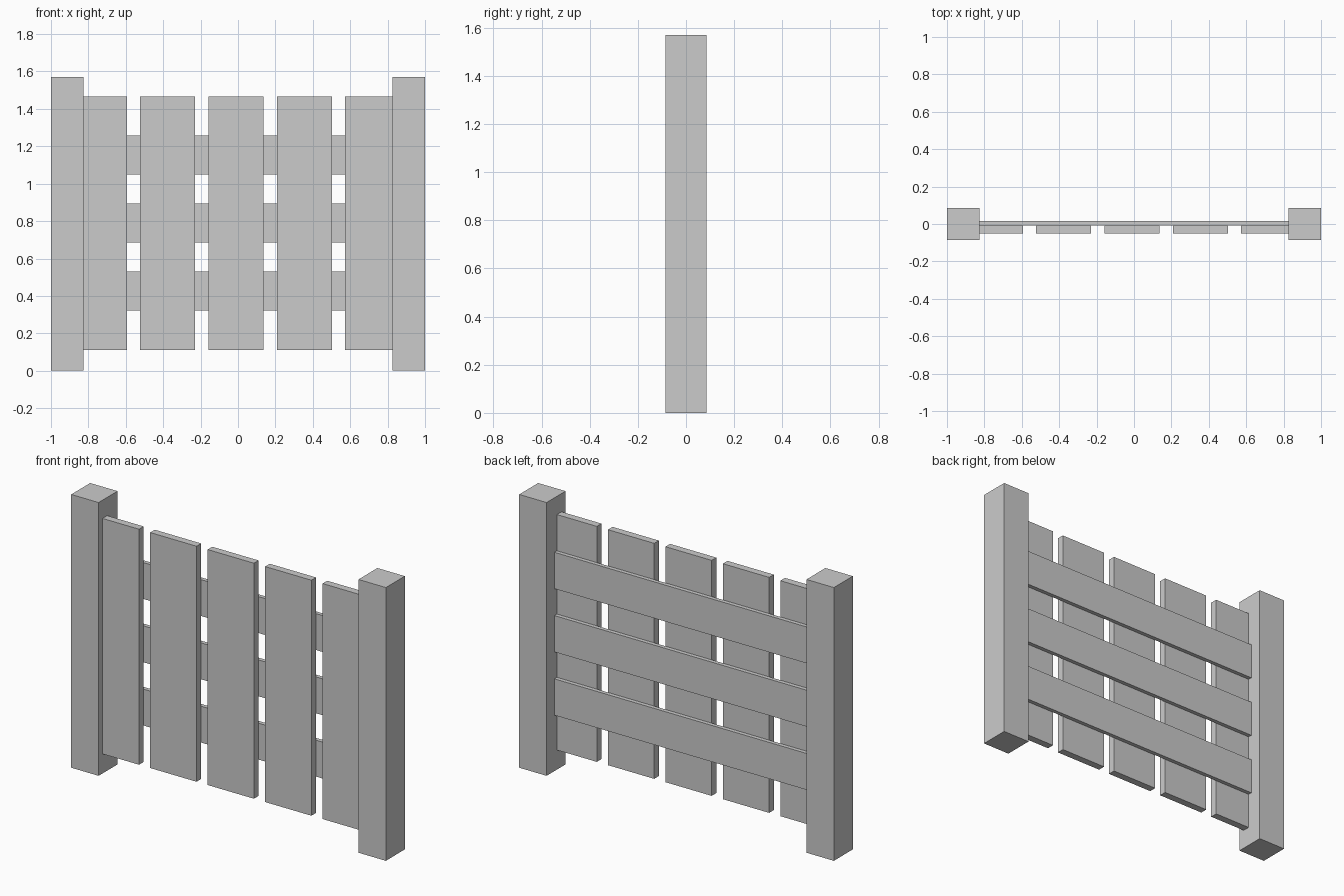
import bpy

if "Cube" in bpy.data.objects:
    bpy.data.objects.remove(bpy.data.objects["Cube"])


def box(name, x, y, z):
    """Axis-aligned box from (min, max) ranges."""
    bpy.ops.mesh.primitive_cube_add(size=1, location=[(a + b) / 2 for a, b in (x, y, z)])
    ob = bpy.context.object
    ob.name = name
    ob.scale = [b - a for a, b in (x, y, z)]
    bpy.ops.object.transform_apply(location=False, rotation=False, scale=True)
    return ob


# End posts
for side, name in ((-1, "left_post"), (1, "right_post")):
    box(name, sorted((side * 0.826, side * 1.0)), (-0.086, 0.086), (0, 1.57))

# Vertical planks on the front, outer ones let into the posts
for i in range(5):
    left = -0.888 + i * 0.3652
    box(f"plank_{i + 1}", (left, left + 0.294), (-0.05, -0.008), (0.112, 1.465))

# Horizontal rails behind the planks
for i in range(3):
    bottom = 0.321 + i * 0.3635
    box(f"rail_{i + 1}", (-0.84, 0.84), (-0.008, 0.015), (bottom, bottom + 0.209))
